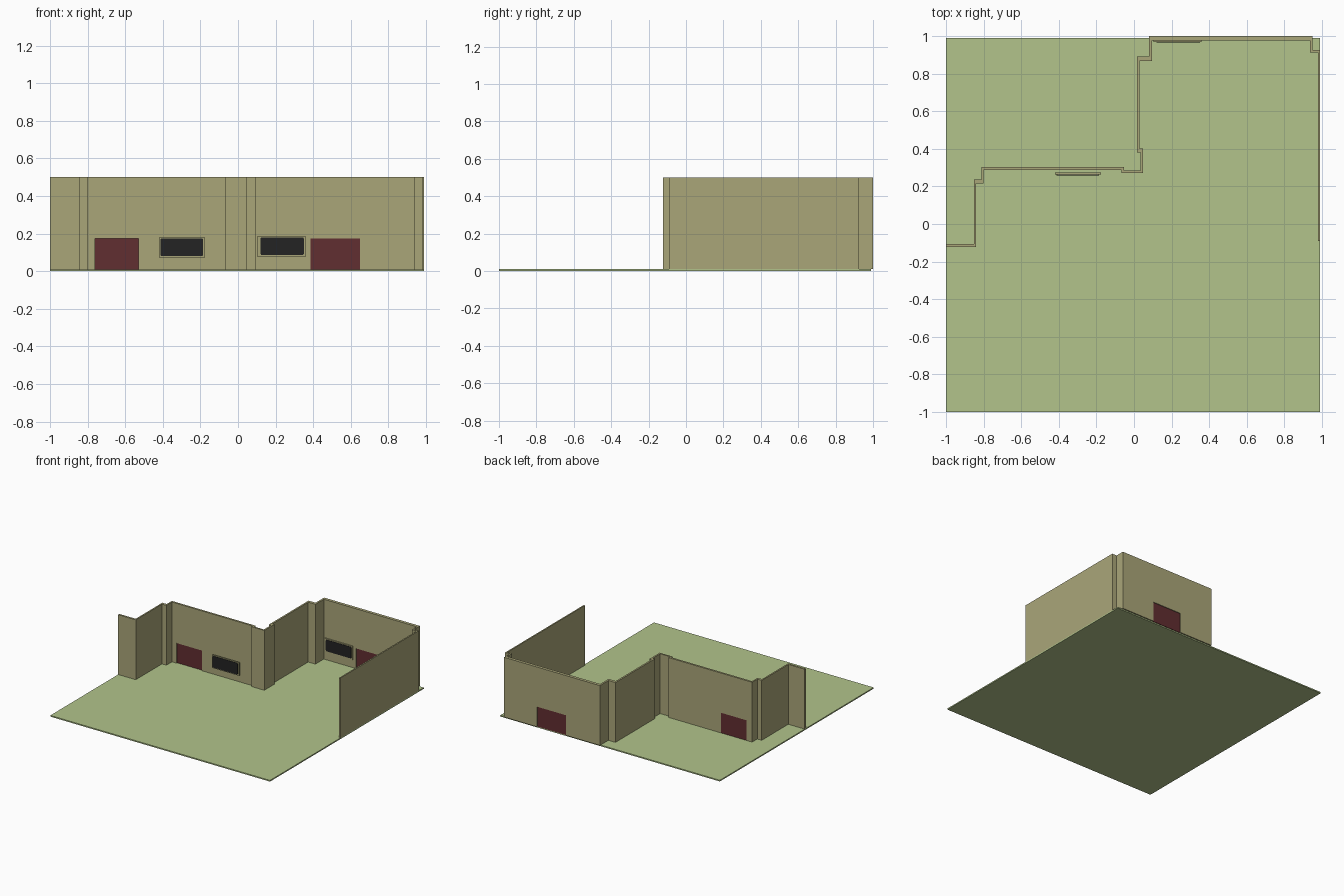
import bpy
import bmesh
from mathutils import Matrix, Vector

if "Cube" in bpy.data.objects:
    bpy.data.objects.remove(bpy.data.objects["Cube"], do_unlink=True)


def material(name, rgb):
    lin = [((c / 255 + 0.055) / 1.055) ** 2.4 for c in rgb] + [1.0]
    m = bpy.data.materials.new(name)
    m.use_nodes = True
    m.diffuse_color = lin
    m.node_tree.nodes["Principled BSDF"].inputs["Base Color"].default_value = lin
    return m


grass = material("grass_green", (178, 196, 139))
plaster = material("khaki_wall", (170, 166, 121))
maroon = material("maroon_door", (97, 46, 49))
charcoal = material("charcoal_glass", (35, 35, 35))


def add_object(name, bm, mat):
    bmesh.ops.recalc_face_normals(bm, faces=bm.faces)
    mesh = bpy.data.meshes.new(name)
    bm.to_mesh(mesh)
    bm.free()
    mesh.materials.append(mat)
    ob = bpy.data.objects.new(name, mesh)
    bpy.context.collection.objects.link(ob)
    return ob


def box(name, x, y, z, mat, corner=0.0):
    """Box from ranges; corner rounds the four edges that run along y."""
    lo, hi = Vector((x[0], y[0], z[0])), Vector((x[1], y[1], z[1]))
    bm = bmesh.new()
    bmesh.ops.create_cube(bm, size=1, matrix=Matrix.Translation((lo + hi) / 2)
                          @ Matrix.Diagonal((*(hi - lo), 1)))
    if corner:
        edges = [e for e in bm.edges
                 if abs(e.verts[0].co.y - e.verts[1].co.y) > 1e-5]
        bmesh.ops.bevel(bm, geom=edges, offset=corner, segments=3,
                        profile=0.5, affect='EDGES')
    return add_object(name, bm, mat)


# Ground slab
FLOOR, TOP = 0.01, 0.5
box("ground", (-1, 0.99), (-1, 0.99), (0, FLOOR), grass)

# Stepped wall: runs alternate along x and y; each gives its left and right face
runs = [(-0.107, -0.123), (-0.852, -0.84), (0.237, 0.216), (-0.812, -0.80),
        (0.304, 0.288), (-0.054, -0.066), (0.285, 0.272), (0.035, 0.048),
        (0.381, 0.402), (0.016, 0.03), (0.89, 0.866), (0.08, 0.095),
        (1.0, 0.975), (0.948, 0.937), (0.926, 0.913), (0.99, 0.979)]
START_X, END_Y = -1.0, -0.09


def side_points(side):
    c = [r[side] for r in runs]
    pts = [(START_X, c[0])]
    for i in range(len(c) - 1):
        pts.append((c[i + 1], c[i]) if i % 2 == 0 else (c[i], c[i + 1]))
    return pts + [(c[-1], END_Y)]


bm = bmesh.new()
left, right = side_points(0), side_points(1)
rings = [[bm.verts.new((*p, z)) for p, z in
          ((l, FLOOR), (r, FLOOR), (r, TOP), (l, TOP))]
         for l, r in zip(left, right)]
for a, b in zip(rings, rings[1:]):
    for i in range(4):
        j = (i + 1) % 4
        bm.faces.new((a[i], a[j], b[j], b[i]))
bm.faces.new(rings[0])
bm.faces.new(rings[-1])
wall = add_object("wall", bm, plaster)

# Doors set into openings through the wall
doors = [("left_room_door", (-0.76, -0.53), (0.296, 0.304)),
         ("right_room_door", (0.385, 0.65), (0.981, 0.994))]
for name, x, y in doors:
    cutter = box(name + "_cutter", x, (y[0] - 0.05, y[1] + 0.05),
                 (-0.02, 0.175), plaster)
    cutter.hide_render = True
    mod = wall.modifiers.new("opening", 'BOOLEAN')
    mod.object = cutter
    mod.operation = 'DIFFERENCE'
    mod.solver = 'EXACT'
    bpy.context.view_layer.objects.active = wall
    bpy.ops.object.modifier_apply(modifier=mod.name)
    bpy.data.objects.remove(cutter, do_unlink=True)
    box(name, x, y, (FLOOR, 0.175), maroon)

# Windows: a plaster surround with a dark rounded pane on its front
windows = [("left_room_window", (-0.42, -0.175), (0.262, 0.275),
            (0.073, 0.178), (-0.412, -0.185), (0.08, 0.174)),
           ("right_room_window", (0.105, 0.36), (0.967, 0.976),
            (0.075, 0.188), (0.12, 0.35), (0.086, 0.18))]
for name, x, y, z, px, pz in windows:
    box(name + "_frame", x, y, z, plaster)
    box(name + "_pane", px, (y[0] - 0.003, y[0] + 0.002), pz, charcoal, 0.008)
